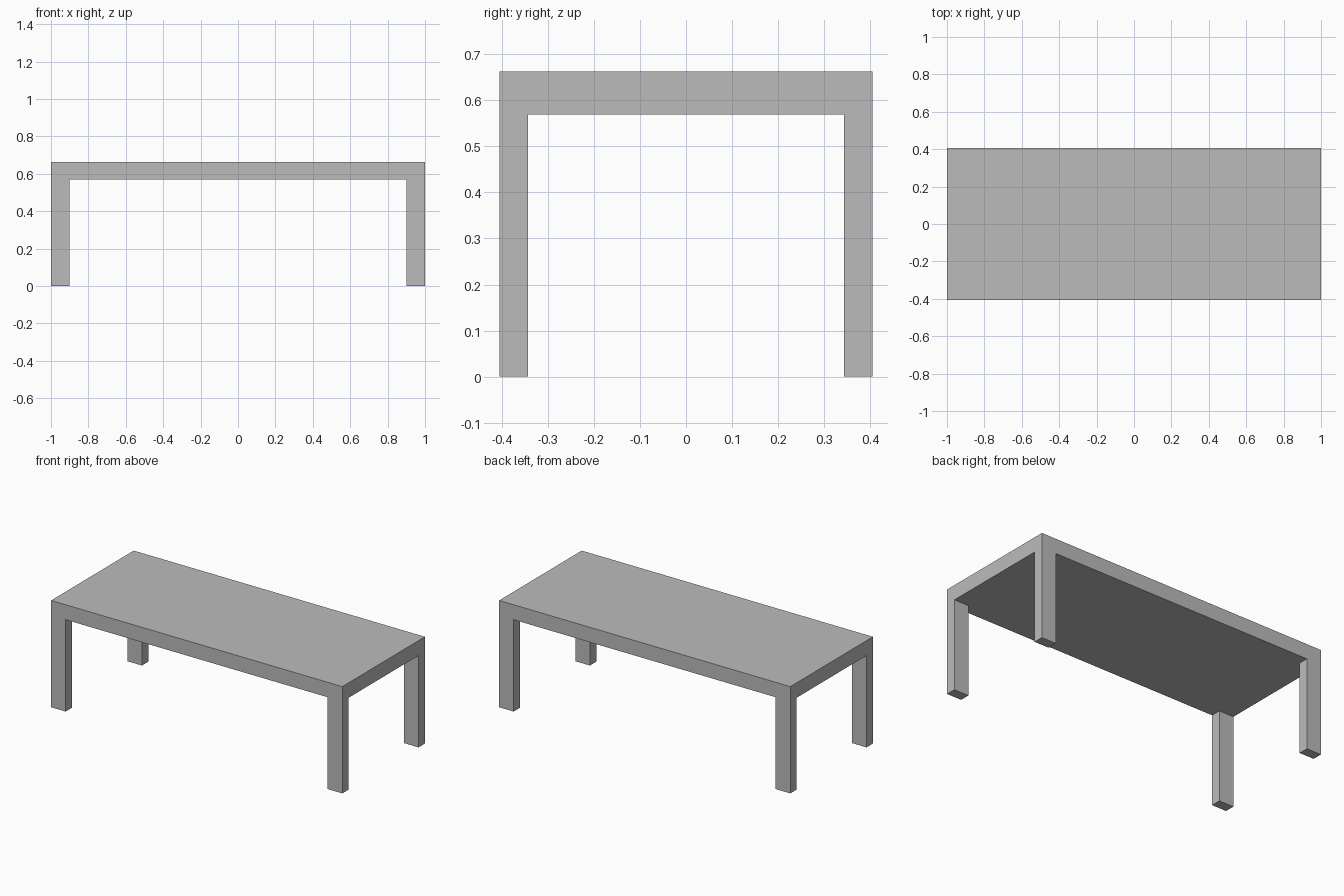
import bpy
import bmesh
from mathutils import Matrix, Vector

cube = bpy.data.objects.get("Cube")
if cube:
    bpy.data.objects.remove(cube, do_unlink=True)

HALF_X, HALF_Y = 1.0, 0.405      # half size of the table
LEG_X, LEG_Y = 0.9, 0.343        # inner faces of the legs
TOP, UNDER = 0.663, 0.57         # top and underside of the slab

# Material
grey = bpy.data.materials.new("plain grey")
grey.use_nodes = True
colour = (0.5, 0.5, 0.5, 1)
grey.diffuse_color = colour
grey.node_tree.nodes["Principled BSDF"].inputs["Base Color"].default_value = colour

# Slab
bm = bmesh.new()
size = (2 * HALF_X, 2 * HALF_Y, TOP - UNDER)
bmesh.ops.create_cube(bm, size=1, matrix=Matrix.Translation((0, 0, (TOP + UNDER) / 2))
                      @ Matrix.Diagonal((*size, 1)))

# Cut the slab along the inner faces of the legs
for axis, offset in ((Vector((1, 0, 0)), LEG_X), (Vector((0, 1, 0)), LEG_Y)):
    for side in (-1, 1):
        bmesh.ops.bisect_plane(bm, geom=bm.verts[:] + bm.edges[:] + bm.faces[:],
                               plane_co=axis * offset * side, plane_no=axis)

# Legs pulled down from the four corner faces of the underside
bm.normal_update()
corners = []
for face in bm.faces:
    centre = face.calc_center_median()
    if face.normal.z < -0.9 and abs(centre.x) > LEG_X and abs(centre.y) > LEG_Y:
        corners.append(face)
for face in bmesh.ops.extrude_discrete_faces(bm, faces=corners)["faces"]:
    bmesh.ops.translate(bm, verts=face.verts, vec=(0, 0, -UNDER))

# Merge the flat faces into clean panels
bmesh.ops.remove_doubles(bm, verts=bm.verts[:], dist=0.0001)
bmesh.ops.recalc_face_normals(bm, faces=bm.faces[:])
bmesh.ops.dissolve_limit(bm, angle_limit=0.01, verts=bm.verts[:], edges=bm.edges[:])

mesh = bpy.data.meshes.new("table")
bm.to_mesh(mesh)
bm.free()
mesh.materials.append(grey)
table = bpy.data.objects.new("table", mesh)
bpy.context.collection.objects.link(table)
